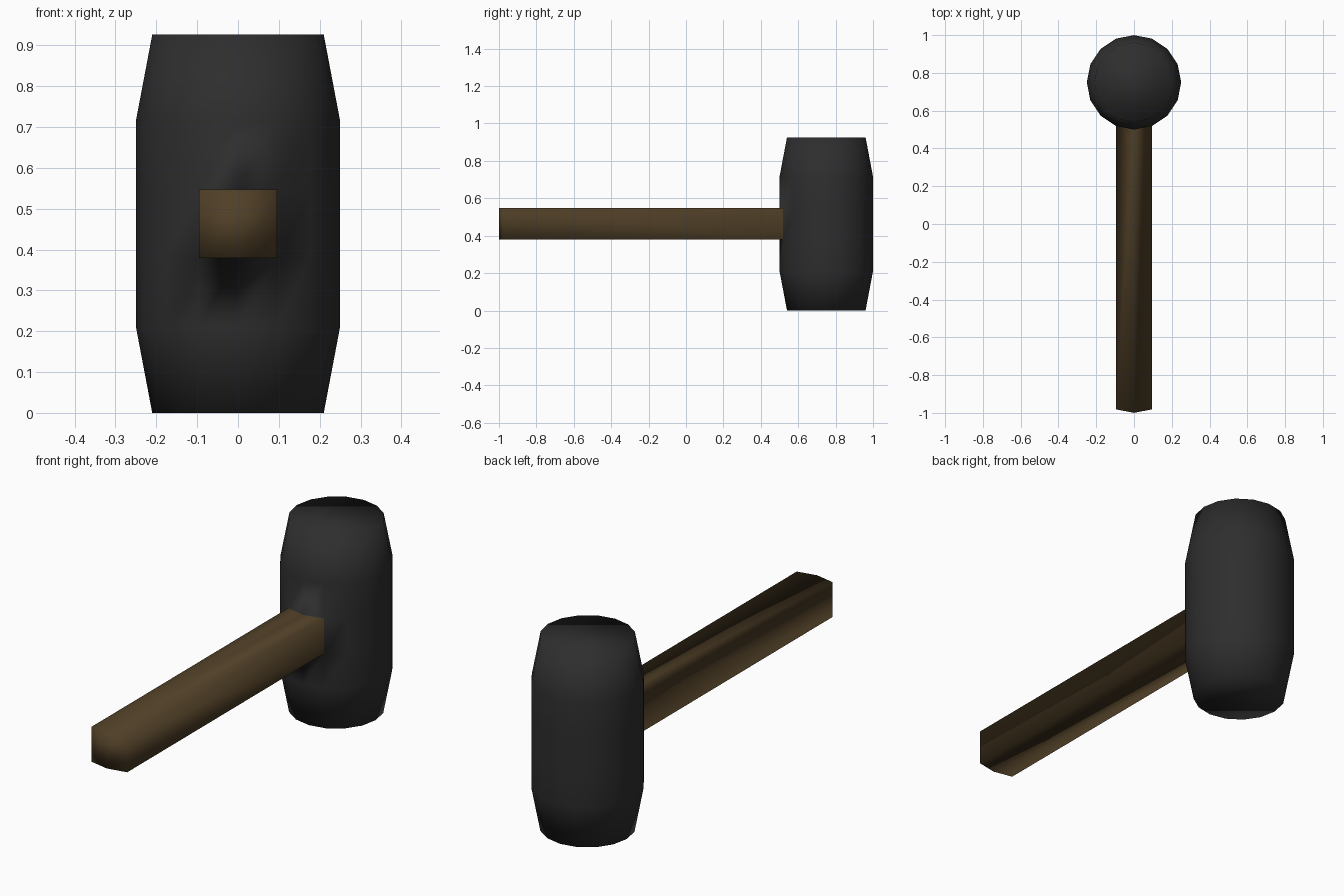
import bpy, bmesh, math
from mathutils import Vector

if "Cube" in bpy.data.objects:
    bpy.data.objects.remove(bpy.data.objects["Cube"])

SIDES = 16
CENTRE_Y = 0.75
# head profile: (radius, height); the middle band is where the handle grows out
PROFILE = [(0.21, 0), (0.25, 0.211), (0.25, 0.379), (0.25, 0.547), (0.25, 0.715), (0.21, 0.926)]
HANDLE_BAND = 2
HANDLE_LENGTH = 1.5


def material(name, colour):
    mat = bpy.data.materials.new(name)
    mat.diffuse_color = colour
    mat.use_nodes = True
    mat.node_tree.nodes["Principled BSDF"].inputs["Base Color"].default_value = mat.diffuse_color
    return mat


bm = bmesh.new()

# head: tapered barrel from stacked rings, vertex 12 points to the front
rings = []
for radius, z in PROFILE:
    rings.append([bm.verts.new((radius * math.cos(2 * math.pi * i / SIDES),
                                CENTRE_Y + radius * math.sin(2 * math.pi * i / SIDES), z))
                  for i in range(SIDES)])
handle_root = []
for band, (low, high) in enumerate(zip(rings, rings[1:])):
    for i in range(SIDES):
        j = (i + 1) % SIDES
        face = bm.faces.new((low[i], low[j], high[j], high[i]))
        if band == HANDLE_BAND and i in (11, 12):
            handle_root.append(face)
bm.faces.new(rings[0][::-1])
bm.faces.new(rings[-1])

# handle: the two front faces pulled straight forward
result = bmesh.ops.extrude_face_region(bm, geom=handle_root)
tip = [g for g in result["geom"] if isinstance(g, bmesh.types.BMVert)]
bmesh.ops.translate(bm, verts=tip, vec=Vector((0, -HANDLE_LENGTH, 0)))
for vert in tip:
    for face in vert.link_faces:
        face.material_index = 1

bmesh.ops.recalc_face_normals(bm, faces=bm.faces)
for face in bm.faces:
    face.smooth = True

mesh = bpy.data.meshes.new("mallet")
bm.to_mesh(mesh)
bm.free()
mesh.materials.append(material("dark_head", (0.027, 0.027, 0.027, 1)))
mesh.materials.append(material("brown_handle", (0.08, 0.05, 0.02, 1)))
bpy.context.collection.objects.link(bpy.data.objects.new("mallet", mesh))
